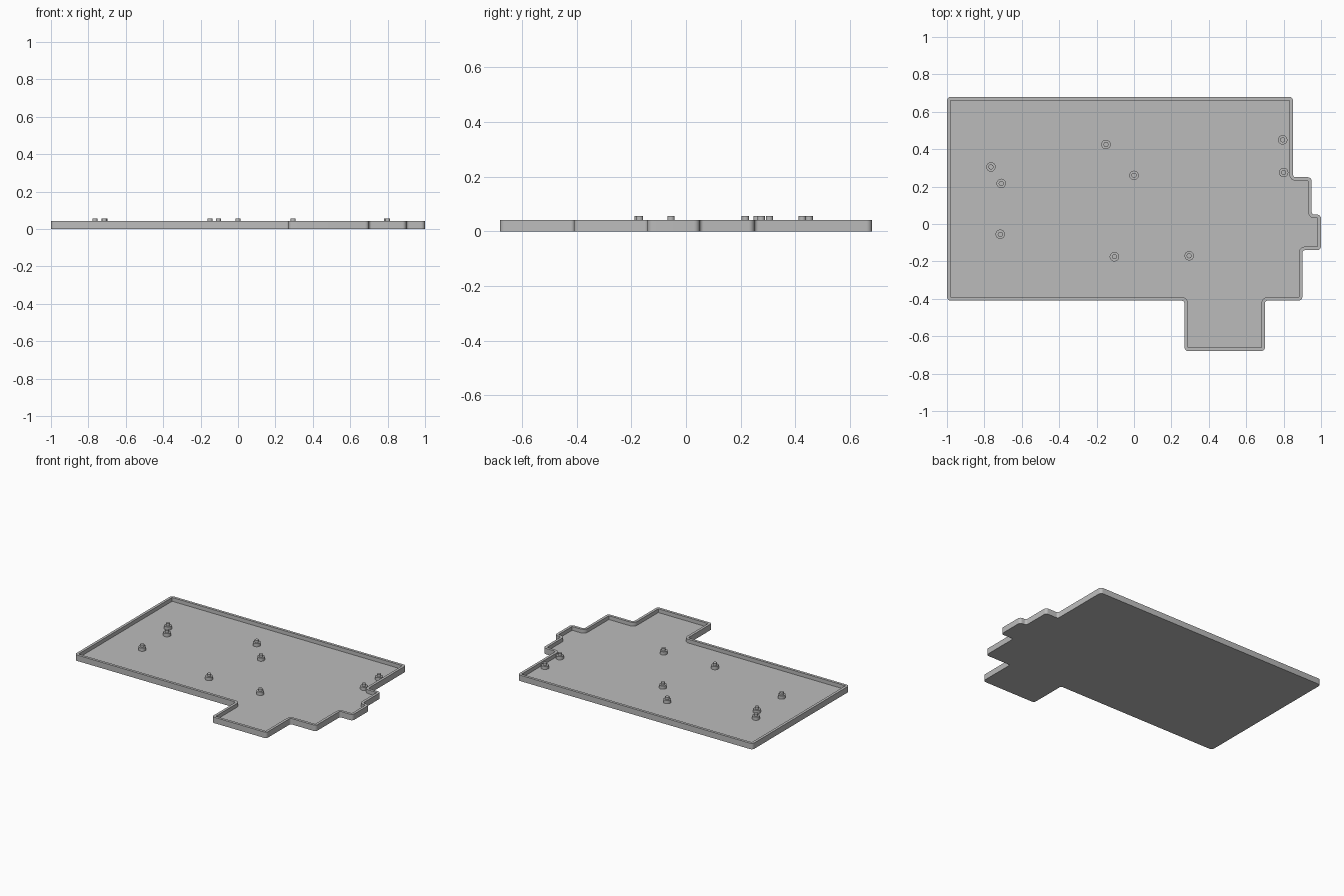
import bpy, bmesh, math
from mathutils import Vector

cube = bpy.data.objects.get("Cube")
if cube:
    bpy.data.objects.remove(cube, do_unlink=True)

grey = bpy.data.materials.new("plain_grey")
grey.use_nodes = True
COLOUR = (0.5, 0.5, 0.5, 1)
grey.diffuse_color = COLOUR
grey.node_tree.nodes["Principled BSDF"].inputs["Base Color"].default_value = COLOUR

HEIGHT, FLOOR, WALL = 0.042, 0.015, 0.019
ROUND_OUT, ROUND_IN, STEPS = 0.021, 0.015, 6

# Plan of the tray, counter-clockwise
PLAN = [(-1, -0.41), (0.27, -0.41), (0.27, -0.68), (0.70, -0.68),
        (0.70, -0.41), (0.90, -0.41), (0.90, -0.14), (1, -0.14),
        (1, 0.05), (0.95, 0.05), (0.95, 0.25), (0.85, 0.25),
        (0.85, 0.68), (-1, 0.68)]


def finish(name, bm):
    bmesh.ops.recalc_face_normals(bm, faces=bm.faces)
    mesh = bpy.data.meshes.new(name)
    bm.to_mesh(mesh)
    bm.free()
    mesh.materials.append(grey)
    obj = bpy.data.objects.new(name, mesh)
    bpy.context.collection.objects.link(obj)
    bpy.ops.object.select_all(action="DESELECT")
    obj.select_set(True)
    bpy.context.view_layer.objects.active = obj
    bpy.ops.object.shade_smooth_by_angle(angle=math.radians(35))
    return obj


def rounded_plan(inset):
    """Rounded outline moved inwards by inset, keeping the corner centres."""
    points = []
    for i, corner in enumerate(PLAN):
        p = Vector(corner)
        to_prev = (Vector(PLAN[i - 1]) - p).normalized()
        to_next = (Vector(PLAN[(i + 1) % len(PLAN)]) - p).normalized()
        convex = to_next.cross(to_prev) > 0
        radius = ROUND_OUT if convex else ROUND_IN
        centre = p + (to_prev + to_next) * radius
        radius += -inset if convex else inset
        for k in range(STEPS + 1):
            a = math.pi / 2 * k / STEPS
            points.append(centre - (to_next * math.cos(a) + to_prev * math.sin(a)) * radius)
    return points


def build_tray():
    bm = bmesh.new()
    outer, inner = rounded_plan(0), rounded_plan(WALL)
    levels = [(outer, 0), (outer, HEIGHT), (inner, HEIGHT), (inner, FLOOR)]
    rings = [[bm.verts.new((p.x, p.y, z)) for p in pts] for pts, z in levels]
    n = len(outer)
    for low, high in zip(rings, rings[1:]):
        for i in range(n):
            j = (i + 1) % n
            bm.faces.new((low[i], low[j], high[j], high[i]))
    bm.faces.new(rings[0][::-1])
    bm.faces.new(rings[-1])
    return finish("tray", bm)


def build_post(name, x, y):
    # Stepped post: wide base with a narrow pin
    bm = bmesh.new()
    sides = 32
    profile = [(0.025, FLOOR - 0.005), (0.025, 0.038), (0.0135, 0.038), (0.0135, 0.055)]
    rings = []
    for r, z in profile:
        rings.append([bm.verts.new((x + r * math.cos(math.tau * k / sides),
                                    y + r * math.sin(math.tau * k / sides), z))
                      for k in range(sides)])
    for low, high in zip(rings, rings[1:]):
        for i in range(sides):
            j = (i + 1) % sides
            bm.faces.new((low[i], low[j], high[j], high[i]))
    bm.faces.new(rings[0][::-1])
    bm.faces.new(rings[-1])
    return finish(name, bm)


build_tray()

# Locating posts on the floor
POSTS = [(0.795, 0.45), (0.80, 0.275), (-0.15, 0.425), (0, 0.26), (-0.765, 0.305),
         (-0.71, 0.217), (-0.715, -0.055), (-0.105, -0.175), (0.295, -0.17)]
for number, (px, py) in enumerate(POSTS, 1):
    build_post(f"post_{number}", px, py)
